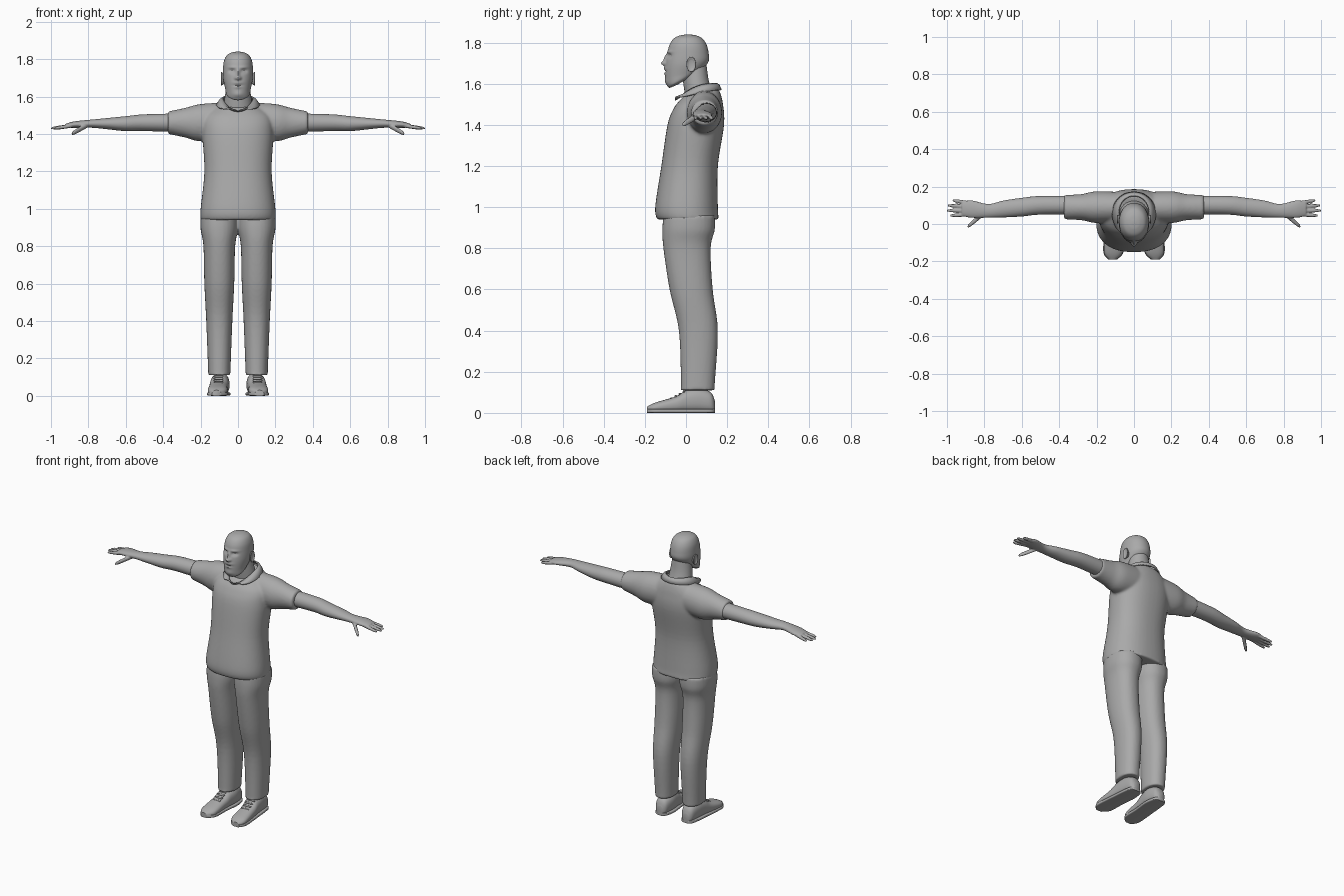
import bpy
import bmesh
import math
from mathutils import Vector

cube = bpy.data.objects.get("Cube")
if cube:
    bpy.data.objects.remove(cube, do_unlink=True)

GREY = (.4, .4, .4, 1)
grey = bpy.data.materials.new("plain_grey")
grey.use_nodes = True
grey.diffuse_color = GREY
grey.node_tree.nodes["Principled BSDF"].inputs["Base Color"].default_value = GREY


# Cross-sections: each returns a centre and two half-axis vectors
def level_ring(z, front, back, half_width, tilt=0, x=0):
    centre = Vector((x, (front + back) / 2, z))
    return centre, Vector((half_width, 0, 0)), Vector((0, (back - front) / 2, tilt))


def trouser_ring(z, front, back, half_width):
    return level_ring(z, front, back, half_width, x=.1)


def arm_ring(x, y, z, half_depth, half_height):
    return Vector((x, y, z)), Vector((0, half_depth, 0)), Vector((0, 0, half_height))


def shoe_ring(y, x, half_width, height):
    return Vector((x, y, height / 2)), Vector((half_width, 0, 0)), Vector((0, 0, height / 2))


def spline(a, b, c, d, t):
    return b + (c - a) * (t / 2) + (a * 2 - b * 5 + c * 4 - d) * (t * t / 2) + (
        b * 3 - a - c * 3 + d) * (t ** 3 / 2)


def soft(value, power):
    return math.copysign(abs(value) ** (2 / power), value)


def loft(bm, make_ring, table, sides=32, steps=6, power=2, mirrored=False):
    """Skin a smooth closed surface through the cross-sections."""
    keys = [make_ring(*row) for row in table]
    last = len(keys) - 1
    sections = []
    for i in range(last):
        near = [keys[max(0, min(last, i + k))] for k in (-1, 0, 1, 2)]
        for step in range(steps):
            sections.append([spline(*column, step / steps) for column in zip(*near)])
    sections.append(keys[-1])
    for flip in ((1, -1) if mirrored else (1,)):
        rings = []
        for centre, u, v in sections:
            ring = []
            for k in range(sides):
                angle = math.tau * k / sides
                point = (centre + u * soft(math.cos(angle), power)
                         + v * soft(math.sin(angle), power))
                ring.append(bm.verts.new((point.x * flip, point.y, point.z)))
            rings.append(ring)
        for low, high in zip(rings, rings[1:]):
            for k in range(sides):
                following = (k + 1) % sides
                bm.faces.new((low[k], low[following], high[following], high[k]))
        bm.faces.new(rings[0])
        bm.faces.new(rings[-1])


def finger(bm, start, end, radius):
    """Round-tipped tube running sideways from start to end, on both sides."""
    start, end = Vector(start), Vector(end)
    rows = []
    for k in range(8):
        t = k / 7
        thickness = radius * (1 - t ** 8 / 2)
        rows.append((*start.lerp(end, t), thickness, thickness))
    loft(bm, arm_ring, rows, sides=16, steps=2, mirrored=True)


def finish(bm, name, voxel=0, smooth=0, thickness=0):
    bmesh.ops.recalc_face_normals(bm, faces=bm.faces)
    mesh = bpy.data.meshes.new(name)
    bm.to_mesh(mesh)
    bm.free()
    mesh.materials.append(grey)
    obj = bpy.data.objects.new(name, mesh)
    bpy.context.collection.objects.link(obj)
    bpy.ops.object.select_all(action="DESELECT")
    bpy.context.view_layer.objects.active = obj
    obj.select_set(True)
    bpy.ops.object.shade_smooth_by_angle(angle=math.radians(50))
    if thickness:
        solid = obj.modifiers.new("thickness", "SOLIDIFY")
        solid.thickness = thickness
        solid.offset = 0
    if voxel:
        fuse = obj.modifiers.new("fuse", "REMESH")
        fuse.mode = "VOXEL"
        fuse.voxel_size = voxel
        fuse.use_smooth_shade = True
        relax = obj.modifiers.new("relax", "SMOOTH")
        relax.factor = .5
        relax.iterations = smooth


# Shirt: body and short sleeves fused together
bm = bmesh.new()
loft(bm, level_ring, [
    (.94, -.14, .16, .2), (1, -.15, .155, .2), (1.2, -.12, .155, .18),
    (1.4, -.09, .185, .19), (1.49, -.06, .18, .18, .01),
    (1.54, -.03, .165, .13, .02), (1.56, -.01, .15, .09, .02)],
    sides=48, power=2.3)
loft(bm, arm_ring, [
    (.05, .09, 1.47, .08, .1), (.2, .09, 1.46, .085, .1),
    (.28, .09, 1.46, .07, .08), (.375, .09, 1.46, .065, .06)], mirrored=True)
finish(bm, "shirt", voxel=.008, smooth=6)

# Collar: folded strip around the neck, meeting in a point at the throat
bm = bmesh.new()
previous = None
COUNT = 48
for i in range(COUNT + 1):
    around = math.pi * (2 * i / COUNT - 1)
    spread = around * .8
    t = (1 - math.cos(around)) / 2
    inner = Vector((.08 * math.sin(around), .065 + .085 * math.cos(around) - .03 * t ** 4,
                    1.6 - .08 * t ** 3))
    outer = Vector((.115 * math.sin(spread), .06 + .11 * math.cos(spread) - .02 * t ** 4,
                    1.57 - .035 * t ** 2))
    fold = inner.lerp(outer, .5) + Vector((0, 0, .008))
    row = [bm.verts.new(p) for p in (inner, fold, outer)]
    if previous:
        for k in range(2):
            bm.faces.new((previous[k], row[k], row[k + 1], previous[k + 1]))
    previous = row
finish(bm, "collar", thickness=.008)

# Arms with palms, fingers and thumbs
bm = bmesh.new()
loft(bm, arm_ring, [
    (.3, .1, 1.46, .05, .05), (.5, .1, 1.46, .05, .045), (.6, .09, 1.455, .05, .04),
    (.7, .08, 1.455, .045, .03), (.78, .07, 1.455, .037, .022),
    (.87, .08, 1.45, .047, .018), (.92, .08, 1.445, .036, .01)], mirrored=True)
for i in range(4):
    reach = 1 - .01 * (i - 1.3) ** 2
    finger(bm, (.88, .05 + .021 * i, 1.445), (reach, .045 + .027 * i, 1.43), .01)
finger(bm, (.8, .06, 1.45), (.89, -.015, 1.4), .014)
finish(bm, "arms", voxel=.0045, smooth=3)

# Trousers
bm = bmesh.new()
loft(bm, trouser_ring, [
    (.11, -.03, .14, .06), (.14, -.025, .14, .06), (.4, -.035, .155, .07),
    (.6, -.08, .13, .08), (.8, -.11, .12, .085), (.89, -.115, .14, .1),
    (.96, -.11, .14, .1)], power=2.2, mirrored=True)
finish(bm, "trousers", voxel=.008, smooth=4)

# Shoes, with soles that follow the same outline
shoe = [(-.19, .115, .02, .03), (-.15, .11, .05, .05), (-.05, .105, .05, .08),
        (0, .1, .05, .11), (.06, .095, .05, .12), (.12, .095, .04, .1),
        (.14, .095, .02, .06)]
bm = bmesh.new()
loft(bm, shoe_ring, shoe, power=2.4, mirrored=True)
finish(bm, "shoes")
bm = bmesh.new()
loft(bm, shoe_ring, [(y, x, half + .004, .02) for y, x, half, height in shoe],
     power=5, mirrored=True)
finish(bm, "soles")
bm = bmesh.new()
for i in range(4):
    y, z = -.07 + .02 * i, .07 + .011 * i
    finger(bm, (.08, y, z), (.13, y, z), .006)
finish(bm, "laces")

# Neck
bm = bmesh.new()
loft(bm, level_ring, [
    (1.53, 0, .13, .08, .02), (1.6, -.01, .11, .07, .02), (1.67, -.02, .1, .06, .02)])
finish(bm, "neck")

# Head, with facial features pushed in or out of the front
bm = bmesh.new()
loft(bm, level_ring, [
    (1.59, -.08, -.03, .03, .01), (1.61, -.09, .02, .06, .02),
    (1.65, -.1, .08, .07, .02), (1.7, -.1, .11, .08, .01), (1.75, -.09, .11, .08),
    (1.79, -.08, .1, .075), (1.82, -.06, .08, .06), (1.835, -.03, .05, .035),
    (1.84, 0, .02, .01)], sides=112, steps=10, power=2.1)
FEATURES = {  # side offset, height, width, tallness, push
    "nose_tip": (0, 1.7, .012, .012, -.02),
    "nose_bridge": (0, 1.725, .008, .02, -.012),
    "nostril": (.012, 1.698, .007, .007, -.008),
    "eye_socket": (.032, 1.736, .016, .01, .014),
    "eyeball": (.032, 1.734, .009, .006, -.006),
    "brow": (.03, 1.756, .024, .007, -.005),
    "moustache": (0, 1.674, .026, .008, -.006),
    "mouth": (0, 1.66, .022, .004, .005),
    "lower_lip": (0, 1.65, .016, .006, -.006),
    "beard": (0, 1.61, .03, .016, -.006),
}
for v in bm.verts:
    x, y, z = v.co
    if y < 0:
        for side, height, width, tallness, push in FEATURES.values():
            distance = ((abs(x) - side) / width) ** 2 + ((z - height) / tallness) ** 2
            v.co.y += push * math.exp(-distance)
finish(bm, "head")

# Ears: flared shells with a hollow
bm = bmesh.new()
loft(bm, arm_ring, [
    (x, .025, 1.695, .022 * size, .035 * size)
    for x, size in ((.07, .6), (.085, 1), (.09, 1), (.085, .6))], mirrored=True)
finish(bm, "ears")
